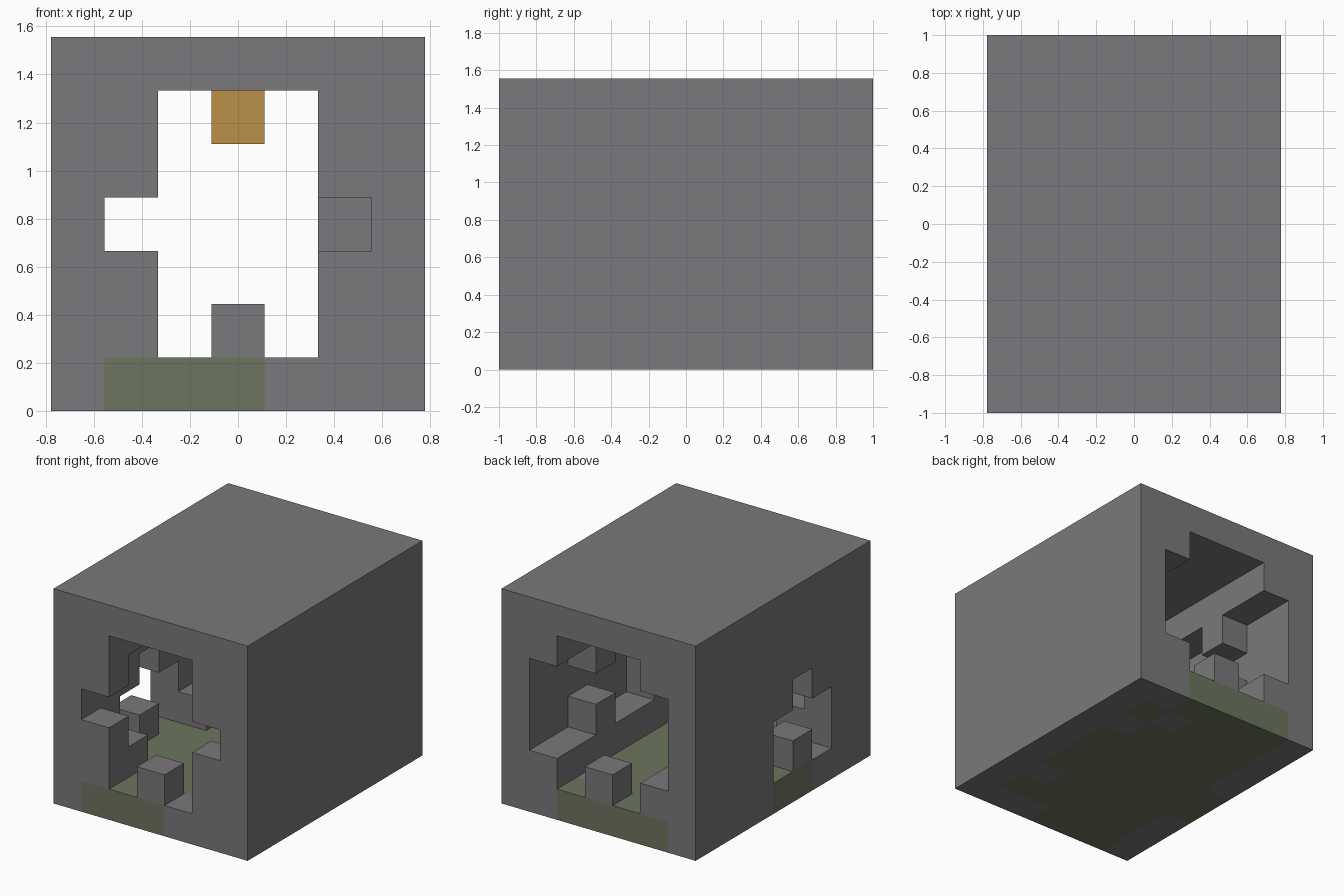
import bpy
import bmesh
from mathutils import Vector
from itertools import product

cube = bpy.data.objects.get("Cube")
if cube:
    bpy.data.objects.remove(cube, do_unlink=True)

NX, NY, NZ = 7, 9, 7
CELL = 2 / NY


def material(name, rgb):
    """Flat material from an sRGB colour in 0-255."""
    lin = [((c / 255 + 0.055) / 1.055) ** 2.4 for c in rgb] + [1]
    mat = bpy.data.materials.new(name)
    mat.use_nodes = True
    mat.diffuse_color = lin
    bsdf = mat.node_tree.nodes["Principled BSDF"]
    bsdf.inputs["Base Color"].default_value = lin
    bsdf.inputs["Roughness"].default_value = 0.9
    return mat


def box(xs, ys, zs):
    """Set of grid cells; each range is an inclusive (first, last) pair."""
    return set(product(*(range(a, b + 1) for a, b in (xs, ys, zs))))


def row(x, ys, z):
    return box((x, x), ys, (z, z))


# Solid block with a tunnel carved through it
stone = box((0, NX - 1), (0, NY - 1), (0, NZ - 1))
stone -= box((2, 4), (0, 8), (1, 5))

# Side aisles, leaving a bench below and a cornice above
for side in (1, 5):
    stone -= box((side, side), (0, 8), (2, 4))
    # Ribs at the front doorway and near the back
    for rib in (0, 6):
        stone |= row(side, (rib, rib), 2) | row(side, (rib, rib), 4)

# Side doorway in the right wall, with its bench removed
stone -= row(1, (2, 4), 1)
stone -= box((0, 0), (2, 4), (1, 2)) | row(0, (3, 3), 3)

# Pillar facing the side doorway
stone |= box((5, 5), (3, 3), (1, 5))

# Low posts in the three doorways
stone |= {(3, 0, 1), (3, 8, 1), (0, 3, 1)}

# Mossy patch of the floor, front row to back row
moss_rows = ["123", "12345", "1234", "012345", "012345",
             "12345", "1234", "1235", "1234"]
moss = {(int(c), y, 0) for y, cols in enumerate(moss_rows) for c in cols}
stone -= moss

# Lamp under the ceiling
lamp = {(3, 3, 5)}
solid = stone | moss | lamp


def build(name, cells, mat):
    """Skin the exposed sides of a set of cells."""
    bm = bmesh.new()
    for cell in sorted(cells):
        for axis, sign in product(range(3), (-1, 1)):
            near = list(cell)
            near[axis] += sign
            if tuple(near) in solid:
                continue
            n, u, v = (Vector(), Vector(), Vector())
            n[axis] = sign / 2
            u[(axis + 1) % 3] = 0.5
            v[(axis + 2) % 3] = 0.5 * sign
            mid = Vector(cell) + Vector((0.5, 0.5, 0.5)) + n
            mid -= Vector((NX / 2, NY / 2, 0))
            corners = (mid - u - v, mid + u - v, mid + u + v, mid - u + v)
            bm.faces.new([bm.verts.new(c * CELL) for c in corners])
    bmesh.ops.remove_doubles(bm, verts=bm.verts, dist=0.001)
    bmesh.ops.dissolve_limit(bm, angle_limit=0.02, verts=bm.verts, edges=bm.edges)
    mesh = bpy.data.meshes.new(name)
    bm.to_mesh(mesh)
    bm.free()
    mesh.materials.append(mat)
    obj = bpy.data.objects.new(name, mesh)
    bpy.context.collection.objects.link(obj)


build("stone_walls", stone, material("grey stone", (122, 120, 123)))
build("mossy_floor", moss, material("mossy stone", (109, 117, 94)))
build("ceiling_lamp", lamp, material("amber lamp", (187, 144, 72)))
